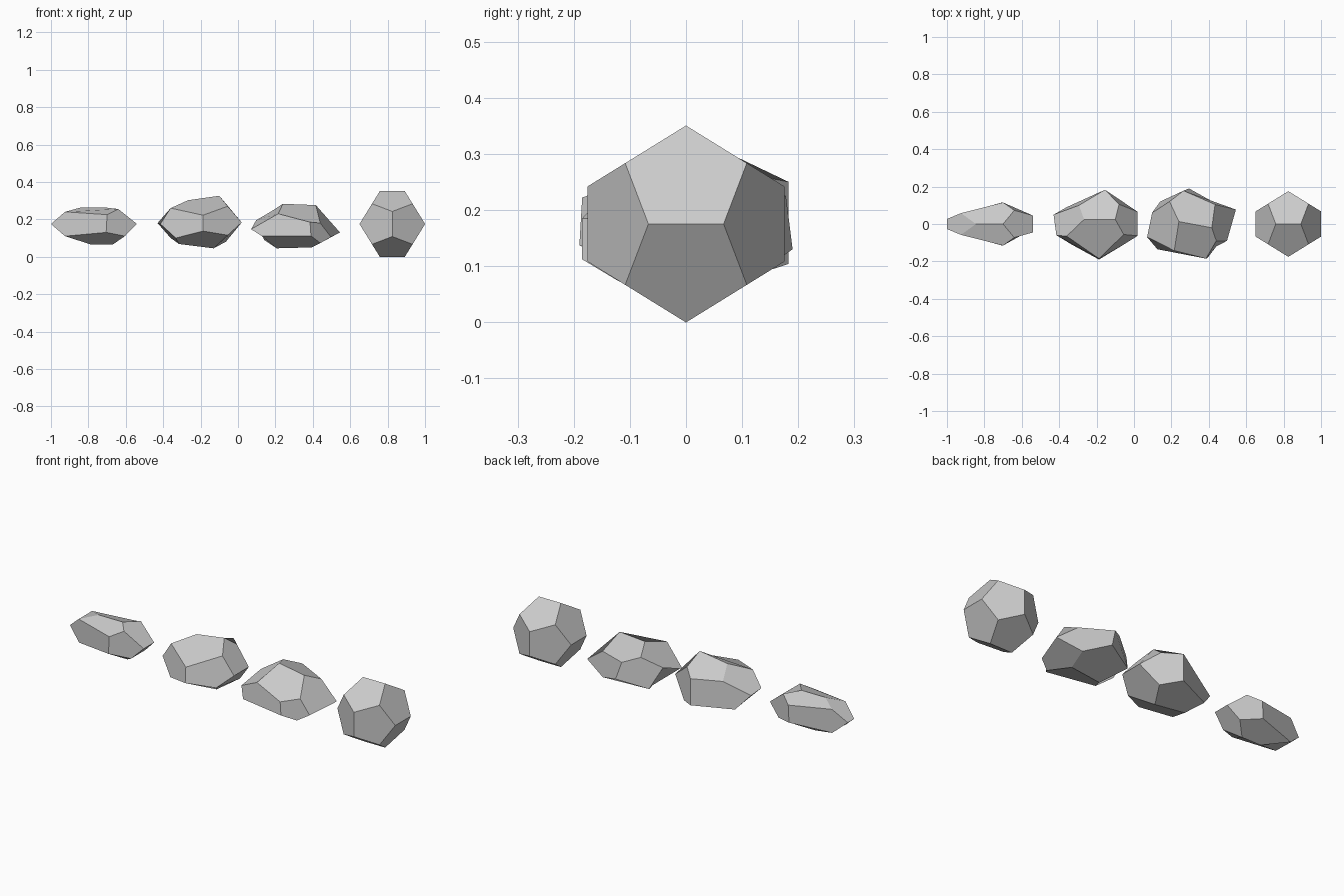
import bpy, bmesh
from itertools import product

if "Cube" in bpy.data.objects:
    bpy.data.objects.remove(bpy.data.objects["Cube"])

# Sign keys of the 20 dodecahedron vertices: six ridge edges (2 ends each), then eight corners
def ridge(p, s, t):
    k = [0, 0, 0]
    k[p], k[(p + 1) % 3] = 2 * s, t
    return tuple(k)

def corner(a, sa, b, sb, c, sc):
    k = [0, 0, 0]
    k[a], k[b], k[c] = sa, sb, sc
    return tuple(k)

S = (-1, 1)
KEYS = [ridge(p, s, t) for p in range(3) for s in S for t in S] + list(product(S, S, S))

# Twelve pentagons: a ridge edge, two corners and the tip of a neighbouring ridge
FACES = []
for p, s, r in product(range(3), S, S):
    a, b = (p + 1) % 3, (p + 2) % 3
    FACES.append([ridge(p, s, -1), corner(p, s, b, r, a, -1), ridge(b, r, s),
                  corner(p, s, b, r, a, 1), ridge(p, s, 1)])

def build(name, points):
    bm = bmesh.new()
    verts = {k: bm.verts.new(co) for k, co in points.items()}
    for f in FACES:
        bm.faces.new([verts[k] for k in f])
    bmesh.ops.recalc_face_normals(bm, faces=bm.faces)
    mesh = bpy.data.meshes.new(name)
    bm.to_mesh(mesh)
    bm.free()
    bpy.context.collection.objects.link(bpy.data.objects.new(name, mesh))

# Regular solid on the right
phi, h = (1 + 5 ** 0.5) / 2, 0.067
size = {0: 0, 1: h, 2: h * phi * phi}
regular = {}
for k in KEYS:
    co = [h * phi * v if 0 not in k else size[abs(v)] * (1 if v > 0 else -1) for v in k]
    regular[k] = (co[0] + 0.825, co[1], co[2] + 0.175)
build("regular_dodecahedron", regular)

# Slim solid on the left: back half, mirrored to the front
half = [(-1, .027, .175), (-.54, .045, .175), (-.705, .115, .13), (-.70, .115, .225),
        (-.785, 0, .065), (-.67, 0, .065), (-.845, 0, .262), (-.70, 0, .262),
        (-.925, .055, .11), (-.925, .058, .24), (-.605, .062, .11), (-.64, .073, .255)]
slim = dict(zip([k for k in KEYS if k[1] >= 0], half))
for (i, j, k), (x, y, z) in list(slim.items()):
    if j > 0:
        slim[(i, -j, k)] = (x, -y, z)
build("slim_dodecahedron", slim)

# Irregular solid, centre left: left, right, front, back, bottom, top ridges, then corners
wide = [(-.415, -.06, .175), (-.43, .05, .18), (.02, -.063, .183), (.02, .065, .183),
        (-.187, -.19, .137), (-.187, -.185, .222), (-.155, .183, .104), (-.155, .183, .25),
        (-.315, 0, .068), (-.13, 0, .045), (-.267, .024, .302), (-.10, .024, .326),
        (-.333, -.11, .10), (-.36, -.065, .26), (-.36, .09, .10), (-.294, .10, .24),
        (-.055, -.11, .115), (-.055, -.056, .27), (-.065, .11, .08), (-.08, .105, .265)]
build("wide_dodecahedron", dict(zip(KEYS, wide)))

# Irregular twisted solid, centre right, same order
twisted = [(.07, -.07, .147), (.097, .06, .195), (.497, -.09, .105), (.545, .077, .13),
           (.39, -.185, .112), (.385, -.185, .185), (.294, .19, .13), (.265, .178, .225),
           (.207, -.01, .045), (.394, .01, .05), (.24, .013, .283), (.416, -.02, .276),
           (.125, -.135, .112), (.215, -.143, .23), (.14, .12, .09), (.19, .12, .25),
           (.44, -.12, .073), (.44, -.09, .18), (.42, .12, .08), (.433, .104, .213)]
build("twisted_dodecahedron", dict(zip(KEYS, twisted)))
